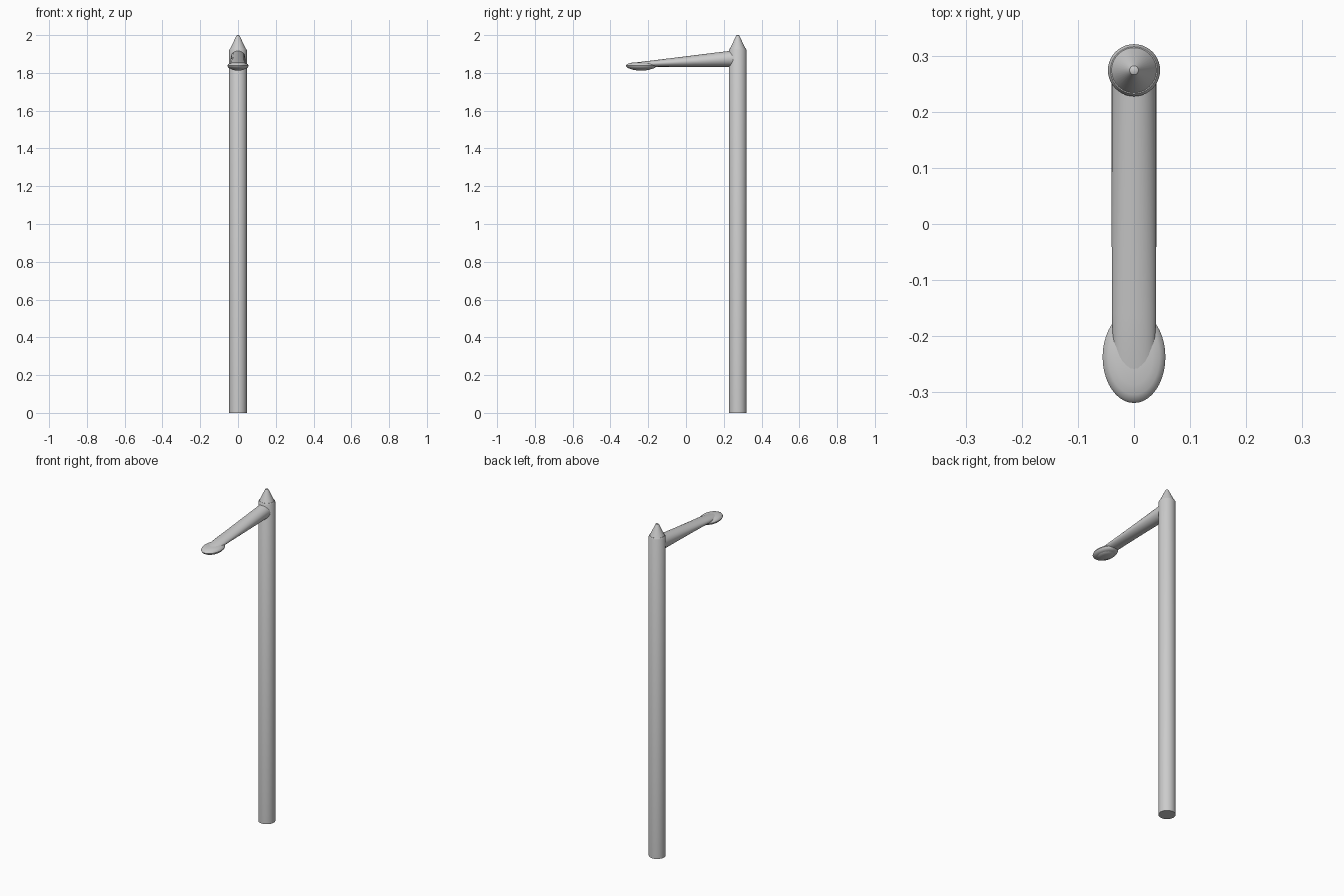
import bpy, bmesh
from math import cos, sin, pi, radians

if "Cube" in bpy.data.objects:
    bpy.data.objects.remove(bpy.data.objects["Cube"])


def loft(name, rings, angle=35):
    """Skin a list of equal-length rings of points, capping both ends."""
    bm = bmesh.new()
    loops = [[bm.verts.new(p) for p in ring] for ring in rings]
    n = len(loops[0])
    for a, b in zip(loops, loops[1:]):
        for i in range(n):
            j = (i + 1) % n
            bm.faces.new((a[i], a[j], b[j], b[i]))
    bm.faces.new(loops[0][::-1])
    bm.faces.new(loops[-1])
    bmesh.ops.recalc_face_normals(bm, faces=bm.faces)
    mesh = bpy.data.meshes.new(name)
    bm.to_mesh(mesh)
    bm.free()
    ob = bpy.data.objects.new(name, mesh)
    bpy.context.collection.objects.link(ob)
    bpy.ops.object.select_all(action='DESELECT')
    ob.select_set(True)
    bpy.context.view_layer.objects.active = ob
    bpy.ops.object.shade_smooth_by_angle(angle=radians(angle))
    return ob


def flat_ring(cy, z, rx, ry, n=40):
    """Horizontal ellipse centred on x = 0."""
    return [(rx * cos(2 * pi * i / n), cy + ry * sin(2 * pi * i / n), z) for i in range(n)]


def upright_ring(y, cz, rx, rz, n=32):
    """Ellipse facing along y, for the arm sections."""
    return [(rx * cos(2 * pi * i / n), y, cz + rz * sin(2 * pi * i / n)) for i in range(n)]


POLE_Y = 0.274
LAMP_Y = -0.237

# Pole with a small bevel at its top
loft("pole", [flat_ring(POLE_Y, z, r, r) for r, z in
              [(0.0465, 0), (0.0465, 1.922), (0.042, 1.93)]])

# Pointed cap with a blunt tip
loft("pole_cap", [flat_ring(POLE_Y, z, r, r) for r, z in
                  [(0.041, 1.928), (0.0105, 1.993), (0.008, 1.998), (0.004, 2.0)]])

# Arm: flattens towards the lamp
loft("arm", [upright_ring(*s) for s in
             [(0.27, 1.876, 0.040, 0.045), (0.228, 1.874, 0.040, 0.042),
              (-0.16, 1.850, 0.0395, 0.018), (-0.26, 1.843, 0.036, 0.013),
              (-0.287, 1.840, 0.028, 0.009)]])

# Lamp head: flattened oval shell
loft("lamp_head", [flat_ring(LAMP_Y, z, 0.056 * s, 0.082 * s) for s, z in
                   [(0.68, 1.821), (0.84, 1.825), (0.95, 1.831), (1.0, 1.838),
                    (0.95, 1.845), (0.82, 1.850), (0.6, 1.854), (0.3, 1.856),
                    (0.05, 1.857)]])

# Lens bulging from the underside
loft("lamp_lens", [flat_ring(LAMP_Y, z, 0.056 * s, 0.082 * s) for s, z in
                   [(0.05, 1.813), (0.35, 1.814), (0.56, 1.817), (0.68, 1.822)]])
